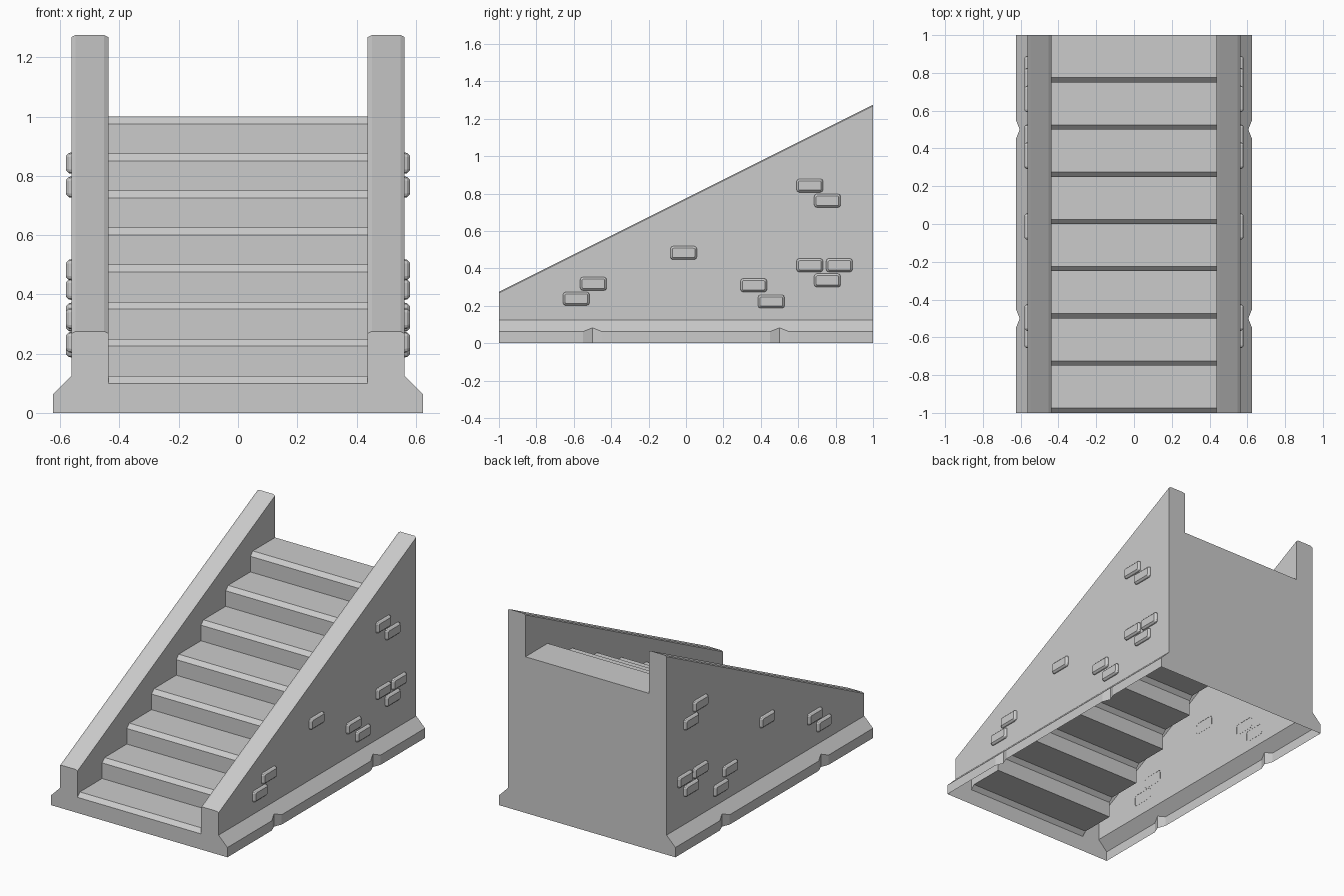
import bpy, bmesh, math
from mathutils import Vector

if "Cube" in bpy.data.objects:
    bpy.data.objects.remove(bpy.data.objects["Cube"])

IN, OUT, FOOT = 0.4375, 0.5625, 0.625   # wall inner, wall outer, base flare


def top(y):
    return 0.775 + 0.5 * y


def add_face(bm, pts, facing):
    """Add a polygon whose normal points towards 'facing'."""
    f = bm.faces.new([bm.verts.new(p) for p in pts])
    f.normal_update()
    if f.normal.dot(Vector(facing)) < 0:
        f.normal_flip()


def finish(bm, name, mirror=False):
    bmesh.ops.remove_doubles(bm, verts=bm.verts, dist=1e-5)
    me = bpy.data.meshes.new(name)
    bm.to_mesh(me)
    bm.free()
    ob = bpy.data.objects.new(name, me)
    bpy.context.collection.objects.link(ob)
    if mirror:
        ob.modifiers.new("Mirror", 'MIRROR').use_axis[0] = True
    return ob


# Stair profile: eight steps with chamfered nosings
profile = []
for k in range(8):
    y, z = -1 + 0.25 * k, 0.125 * (k + 1)
    profile += [(y, z - 0.025), (y + 0.025, z), (y + 0.25, z)]

# Steps
bm = bmesh.new()
for (y0, z0), (y1, z1) in zip(profile, profile[1:]):
    add_face(bm, [(-IN, y0, z0), (IN, y0, z0), (IN, y1, z1), (-IN, y1, z1)], (0, -1, 1))
finish(bm, "steps")

# Side wall: base with notches, outer face, bevelled coping, inner face
bm = bmesh.new()
stations = [(-1, 0), (-0.55, 0), (-0.5, 0.02), (-0.45, 0),
            (0.45, 0), (0.5, 0.02), (0.55, 0), (1, 0)]
for (y0, d0), (y1, d1) in zip(stations, stations[1:]):
    a = [(FOOT - d0, y0, 0), (FOOT - d0, y0, 0.0625 + d0), (OUT, y0, 0.125)]
    b = [(FOOT - d1, y1, 0), (FOOT - d1, y1, 0.0625 + d1), (OUT, y1, 0.125)]
    for i in range(2):
        add_face(bm, [a[i], b[i], b[i + 1], a[i + 1]], (1, 0, 0.5))
BX, BZ = 0.014, 0.007
coping = [(OUT, BZ), (OUT - BX, 0), (IN + BX, 0), (IN, BZ)]
for (x0, d0), (x1, d1) in zip(coping, coping[1:]):
    add_face(bm, [(x0, -1, top(-1) - d0), (x0, 1, top(1) - d0),
                  (x1, 1, top(1) - d1), (x1, -1, top(-1) - d1)], (0, 0, 1))
add_face(bm, [(OUT, s[0], 0.125) for s in stations]
         + [(OUT, 1, top(1) - BZ), (OUT, -1, top(-1) - BZ)], (1, 0, 0))
add_face(bm, [(IN, y, z) for y, z in profile]
         + [(IN, 1, top(1) - BZ), (IN, -1, top(-1) - BZ)], (-1, 0, 0))
finish(bm, "side_walls", True)

# Front and back end faces
for name, y, mid in (("front_face", -1, 0.1), ("back_face", 1, 1.0)):
    half = [(FOOT, 0), (FOOT, 0.0625), (OUT, 0.125)]
    half += [(x, top(y) - d) for x, d in coping] + [(IN, mid)]
    pts = half + [(-x, z) for x, z in reversed(half)]
    bm = bmesh.new()
    add_face(bm, [(x, y, z) for x, z in pts], (0, y, 0))
    finish(bm, name)


# Raised bricks on the walls, rounded outlines with chamfered faces
def brick_loop(cy, cz, x, inset, r):
    hy, hz = 0.071 - inset, 0.036 - inset
    pts = []
    for q, (sy, sz) in enumerate(((1, 1), (-1, 1), (-1, -1), (1, -1))):
        for s in range(3):
            a = math.pi / 2 * (q + s / 2)
            pts.append((x, cy + sy * (hy - r) + r * math.cos(a),
                        cz + sz * (hz - r) + r * math.sin(a)))
    return pts


bricks = [(-0.587, 0.238), (-0.495, 0.318), (-0.013, 0.483), (0.362, 0.31),
          (0.456, 0.223), (0.662, 0.417), (0.82, 0.417), (0.756, 0.336),
          (0.662, 0.843), (0.756, 0.762)]
bm = bmesh.new()
for cy, cz in bricks:
    loops = [brick_loop(cy, cz, x, i, r) for x, i, r in
             ((0.5615, 0, 0.014), (0.571, 0.002, 0.013), (0.580, 0.011, 0.006))]
    for a, b in zip(loops, loops[1:]):
        for i in range(len(a)):
            j = (i + 1) % len(a)
            mid = (Vector(a[i]) + Vector(a[j])) / 2 - Vector((0.55, cy, cz))
            add_face(bm, [a[i], a[j], b[j], b[i]], mid)
    add_face(bm, loops[-1], (1, 0, 0))
finish(bm, "wall_bricks", True)
